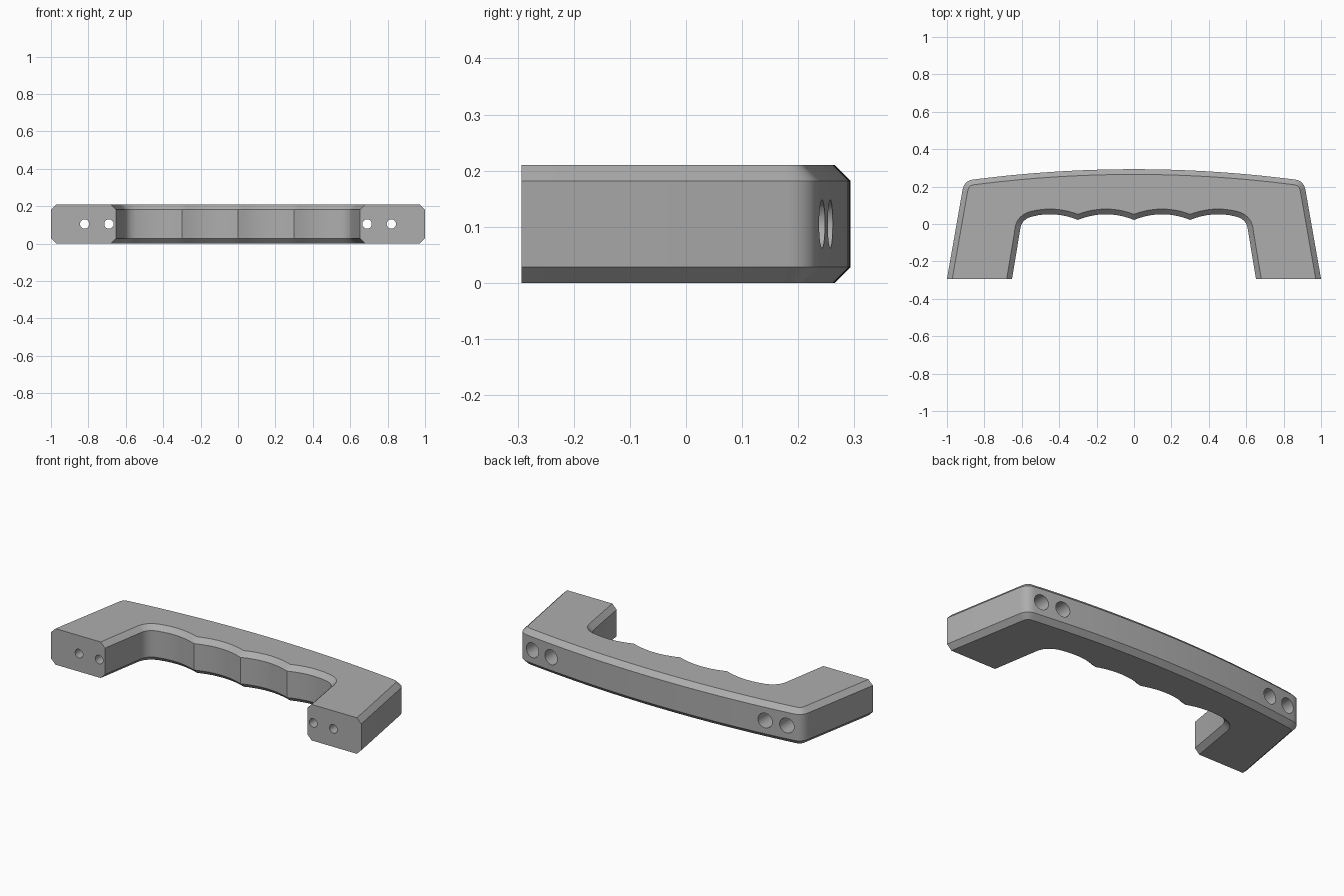
import bpy, bmesh, math
from mathutils import Vector

old = bpy.data.objects.get("Cube")
if old:
    bpy.data.objects.remove(old, do_unlink=True)

HEIGHT, BEVEL, FOOT = 0.21, 0.028, -0.293

grey = bpy.data.materials.new("satin grey")
grey.use_nodes = True
colour = (0.42, 0.42, 0.42, 1)
grey.diffuse_color = colour
grey.node_tree.nodes["Principled BSDF"].inputs["Base Color"].default_value = colour


def loft(name, rings):
    """Closed solid through rings of equal point count, with flat end caps."""
    bm = bmesh.new()
    loops = [[bm.verts.new(p) for p in ring] for ring in rings]
    n = len(loops[0])
    for a, b in zip(loops, loops[1:]):
        for i in range(n):
            j = (i + 1) % n
            bm.faces.new((a[i], a[j], b[j], b[i]))
    bm.faces.new(loops[0])
    bm.faces.new(loops[-1])
    bmesh.ops.recalc_face_normals(bm, faces=bm.faces)
    mesh = bpy.data.meshes.new(name)
    bm.to_mesh(mesh)
    bm.free()
    mesh.materials.append(grey)
    obj = bpy.data.objects.new(name, mesh)
    bpy.context.collection.objects.link(obj)
    return obj


def rounded(a, corner, b, steps=8):
    """Smooth corner from a to b."""
    a, corner, b = Vector(a), Vector(corner), Vector(b)
    ts = [i / steps for i in range(steps + 1)]
    return [a * (1 - t) ** 2 + corner * 2 * t * (1 - t) + b * t * t for t in ts]


def back_y(x):
    return 0.293 - 0.075 * x * x


def grip_y(x):
    """Finger scallops, each 0.3 wide."""
    u = (x % 0.3) / 0.15 - 1
    return 0.052 - 0.03 * u * u


def inset(points, depth):
    """Move the outline into the material, keeping the feet ends in plane."""
    n, out = len(points), []
    for i, p in enumerate(points):
        d0 = (p - points[i - 1]).normalized()
        d1 = (points[(i + 1) % n] - p).normalized()
        n0, n1 = Vector((d0.y, -d0.x)), Vector((d1.y, -d1.x))
        w0 = 0 if abs(d0.y) < 1e-5 and p.y < FOOT + 0.001 else depth
        w1 = 0 if abs(d1.y) < 1e-5 and p.y < FOOT + 0.001 else depth
        det = n0.x * n1.y - n0.y * n1.x
        if abs(det) < 1e-4:
            out.append(p + n0 * w0)
        else:
            out.append(p + Vector((w0 * n1.y - w1 * n0.y, n0.x * w1 - n1.x * w0)) / det)
    return out


# Right half of the outline, clockwise from the middle of the back
half = [Vector((0.86 * i / 24, back_y(0.86 * i / 24))) for i in range(24)]
half += rounded((0.862, back_y(0.862)), (0.908, 0.231), (0.917, 0.18))
half += [Vector((1, FOOT)), Vector((0.652, FOOT))]
half += rounded((0.607, -0.02), (0.598, 0.026), (0.545, grip_y(0.545)))
grip = [0.03 * i for i in range(17, -1, -1)]
half += [Vector((x, grip_y(x + 1e-6))) for x in grip]
outline = half + [Vector((-p.x, p.y)) for p in reversed(half[1:-1])]
small = inset(outline, BEVEL)

# Handle body with chamfered long edges
levels = [(small, 0), (outline, BEVEL), (outline, HEIGHT - BEVEL), (small, HEIGHT)]
handle = loft("pull_handle", [[(p.x, p.y, z) for p in pts] for pts, z in levels])

# Counterbored screw holes through both legs
for x in (-0.82, -0.69, 0.69, 0.82):
    steps = [(0.025, -0.4), (0.025, 0.14), (0.043, 0.14), (0.043, 0.4)]
    rings = [[(x + r * math.cos(a), y, HEIGHT / 2 + r * math.sin(a))
              for a in (math.tau * k / 32 for k in range(32))] for r, y in steps]
    cutter = loft("screw_hole_cutter", rings)
    cutter.hide_render = True
    cut = handle.modifiers.new("screw hole", "BOOLEAN")
    cut.operation, cut.solver, cut.object = "DIFFERENCE", "EXACT", cutter
    bpy.context.view_layer.objects.active = handle
    bpy.ops.object.modifier_apply(modifier=cut.name)
    bpy.data.objects.remove(cutter, do_unlink=True)

bpy.ops.object.select_all(action="DESELECT")
handle.select_set(True)
bpy.context.view_layer.objects.active = handle
bpy.ops.object.shade_smooth_by_angle(angle=math.radians(30))
